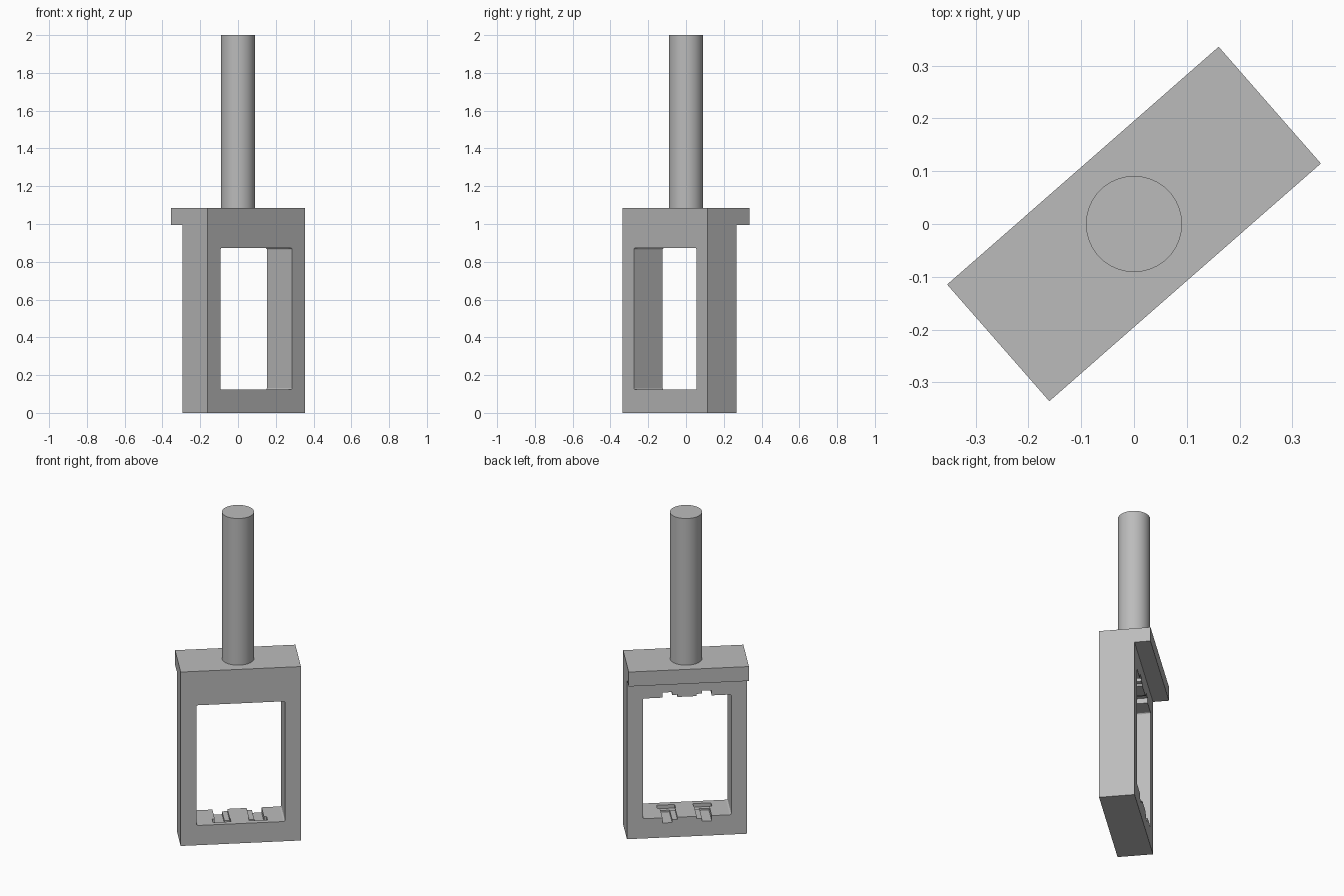
import bpy, bmesh, math
from mathutils import Matrix

cube = bpy.data.objects.get("Cube")
if cube:
    bpy.data.objects.remove(cube, do_unlink=True)

TURN = math.radians(41.2)
FRONT, BACK, LIP = -0.147, 0.056, 0.147
HALF, TOP = 0.342, 1.085
WIN_HALF, WIN_LOW, WIN_HIGH = 0.252, 0.123, 0.873

grey = bpy.data.materials.new("plain grey")
grey.use_nodes = True
colour = (0.5, 0.5, 0.5, 1)
grey.diffuse_color = colour
grey.node_tree.nodes["Principled BSDF"].inputs["Base Color"].default_value = colour


def make_object(name, bm):
    bmesh.ops.recalc_face_normals(bm, faces=bm.faces[:])
    mesh = bpy.data.meshes.new(name)
    bm.to_mesh(mesh)
    bm.free()
    mesh.materials.append(grey)
    ob = bpy.data.objects.new(name, mesh)
    bpy.context.collection.objects.link(ob)
    return ob


def box(name, x0, x1, y0, y1, z0, z1, round_corners=0):
    bm = bmesh.new()
    centre = Matrix.Translation(((x0 + x1) / 2, (y0 + y1) / 2, (z0 + z1) / 2))
    bmesh.ops.create_cube(bm, size=1, matrix=centre @ Matrix.Diagonal((x1 - x0, y1 - y0, z1 - z0, 1)))
    if round_corners:
        # round only the edges that run front to back
        edges = [e for e in bm.edges if abs(e.verts[0].co.y - e.verts[1].co.y) > 0.01]
        bmesh.ops.bevel(bm, geom=edges, offset=round_corners, segments=4, profile=0.5, affect='EDGES')
    return make_object(name, bm)


def cut(target, cutter):
    cutter.parent = target
    cutter.hide_render = True
    cutter.hide_set(True)
    mod = target.modifiers.new(cutter.name, 'BOOLEAN')
    mod.operation = 'DIFFERENCE'
    mod.solver = 'EXACT'
    mod.object = cutter


# Frame: side profile with an overhanging rear lip, extruded across the width
profile = [(FRONT, 0), (BACK, 0), (BACK, 0.995), (LIP, 0.995), (LIP, TOP), (FRONT, TOP)]
bm = bmesh.new()
side = bm.faces.new([bm.verts.new((-HALF, y, z)) for y, z in profile])
new = bmesh.ops.extrude_face_region(bm, geom=[side])["geom"]
bmesh.ops.translate(bm, vec=(2 * HALF, 0, 0), verts=[v for v in new if isinstance(v, bmesh.types.BMVert)])
frame = make_object("frame", bm)
frame.rotation_euler.z = TURN

# Window through the frame
cut(frame, box("window_cutter", -WIN_HALF, WIN_HALF, FRONT - 0.1, BACK + 0.04,
               WIN_LOW, WIN_HIGH, round_corners=0.01))

# Stepped clip channels in sill and head: inner, outer, start, end, depth
channels = {
    "deep": (0.085, 0.14, -0.09, BACK + 0.03, 0.032),
    "shallow": (0.055, 0.09, -0.09, BACK + 0.03, 0.014),
    "pocket": (0.052, 0.155, -0.115, -0.07, 0.022),
}
for side_name, s in (("left", 1), ("right", -1)):
    for kind, (inner, outer, y0, y1, depth) in channels.items():
        xs = sorted((s * inner, s * outer))
        cut(frame, box(f"{side_name}_{kind}_sill_cutter", *xs, y0, y1, WIN_LOW - depth, WIN_LOW + 0.03))
        cut(frame, box(f"{side_name}_{kind}_head_cutter", *xs, y0, y1, WIN_HIGH - 0.03, WIN_HIGH + depth))

# Round shaft standing on the frame
bm = bmesh.new()
bmesh.ops.create_cone(bm, cap_ends=True, segments=64, radius1=0.091, radius2=0.091, depth=2 - TOP,
                      matrix=Matrix.Translation((0, 0, (2 + TOP) / 2)))
shaft = make_object("shaft", bm)
bpy.ops.object.select_all(action='DESELECT')
bpy.context.view_layer.objects.active = shaft
shaft.select_set(True)
bpy.ops.object.shade_smooth_by_angle(angle=math.radians(30))
